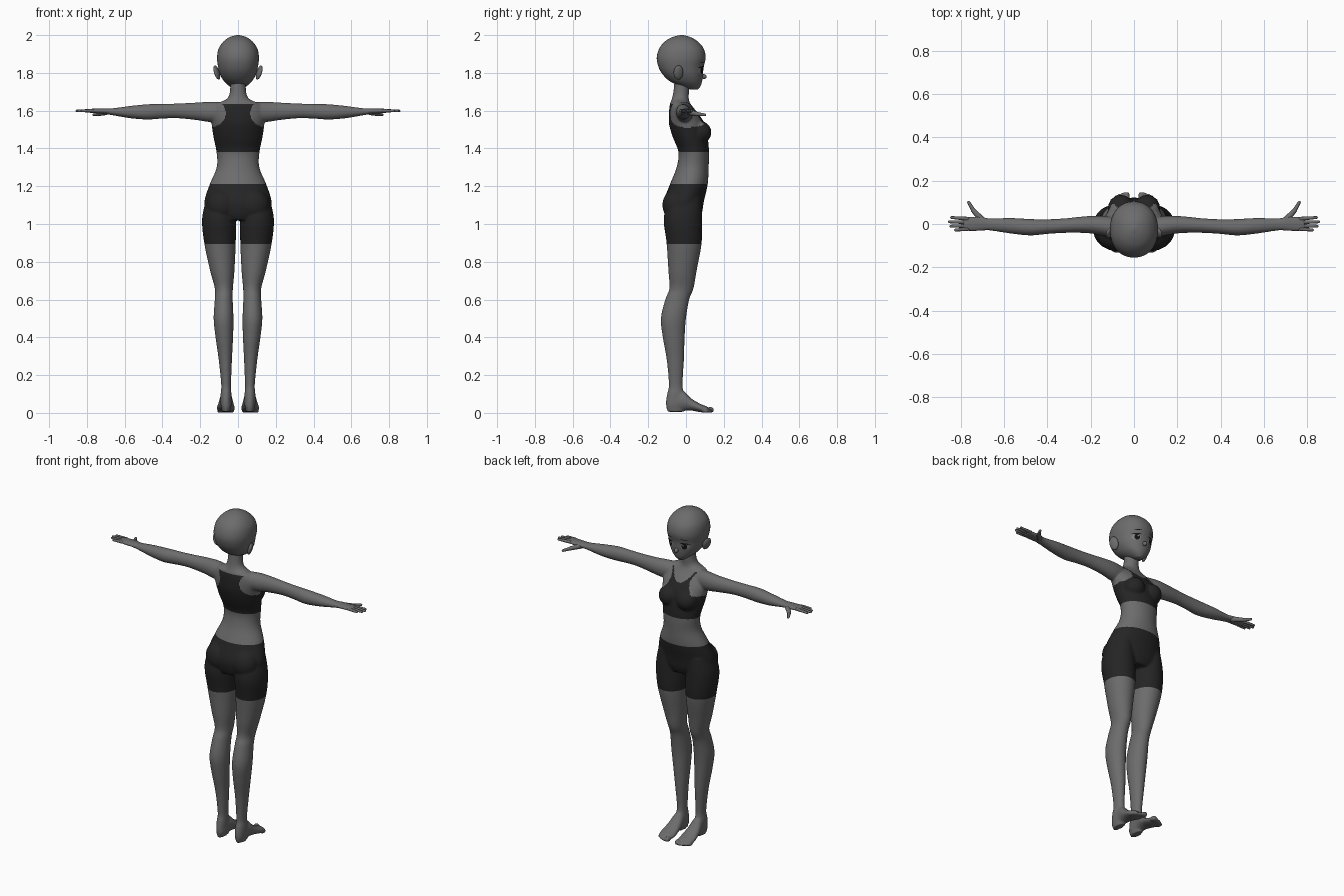
import bpy, bmesh, math
from mathutils import Vector, Matrix
from mathutils.bvhtree import BVHTree

if "Cube" in bpy.data.objects:
    bpy.data.objects.remove(bpy.data.objects["Cube"])


def material(name, value):
    m = bpy.data.materials.new(name)
    m.use_nodes = True
    col = (value, value, value, 1)
    m.diffuse_color = col
    m.node_tree.nodes["Principled BSDF"].inputs["Base Color"].default_value = col
    return m


skin = material("skin grey", 0.15)
cloth = material("charcoal cloth", 0.018)
dark = material("eye black", 0.006)
pale = material("eye grey", 0.22)


def finish(name, bm, *mats):
    bmesh.ops.recalc_face_normals(bm, faces=bm.faces[:])
    for f in bm.faces:
        f.smooth = True
    me = bpy.data.meshes.new(name)
    bm.to_mesh(me)
    bm.free()
    for m in mats:
        me.materials.append(m)
    ob = bpy.data.objects.new(name, me)
    bpy.context.collection.objects.link(ob)
    return ob


def spline(rows, steps=5):
    """Smoothly interpolate between the given stations."""
    out = []
    for i in range(len(rows) - 1):
        p = [rows[max(0, min(len(rows) - 1, i + k))] for k in (-1, 0, 1, 2)]
        for s in range(steps):
            t = s / steps
            out.append([0.5 * (2 * b + (c - a) * t + (2*a - 5*b + 4*c - d) * t**2
                               + (3*b - a - 3*c + d) * t**3) for a, b, c, d in zip(*p)])
    return out + [list(rows[-1])]


def loft(bm, axis, rows, side=1, n=32, power=1.0):
    """Rounded tube along an axis; each row is position, low/high, low/high."""
    rings = []
    for t, a0, a1, b0, b1 in spline(rows):
        ring = []
        for k in range(n):
            c, s = math.cos(math.tau * k / n), math.sin(math.tau * k / n)
            c, s = (math.copysign(abs(v) ** power, v) for v in (c, s))
            co = [(a0 + a1) / 2 + (a1 - a0) / 2 * c, (b0 + b1) / 2 + (b1 - b0) / 2 * s]
            co.insert(axis, t)
            ring.append(bm.verts.new((co[0] * side, co[1], co[2])))
        rings.append(ring)
    for r, q in zip(rings, rings[1:]):
        for k in range(n):
            bm.faces.new((r[k], r[k - 1], q[k - 1], q[k]))
    bm.faces.new(rings[0])
    bm.faces.new(rings[-1])


def ball(bm, centre, radii, turn=Matrix()):
    m = Matrix.Translation(centre) @ turn @ Matrix.Diagonal((*radii, 1))
    bmesh.ops.create_uvsphere(bm, u_segments=20, v_segments=14, radius=1, matrix=m)


def capsule(bm, p0, p1, r0, r1):
    p0, p1 = Vector(p0), Vector(p1)
    turn = (p1 - p0).to_track_quat("Z", "Y").to_matrix()
    new = bmesh.ops.create_uvsphere(bm, u_segments=12, v_segments=9, radius=1)["verts"]
    for v in new:
        end, r = (p1, r1) if v.co.z > 0 else (p0, r0)
        v.co = end + turn @ (v.co * r)


# Body shapes
torso = [(1.02, -.10, .10, -.10, .07), (1.06, -.165, .165, -.115, .085),
         (1.12, -.178, .178, -.118, .095), (1.21, -.15, .15, -.085, .115),
         (1.30, -.113, .113, -.05, .12), (1.38, -.114, .114, -.04, .122),
         (1.46, -.13, .13, -.07, .115), (1.53, -.14, .14, -.09, .10),
         (1.59, -.145, .145, -.09, .06), (1.635, -.115, .115, -.085, .025),
         (1.662, -.06, .06, -.075, .015), (1.70, -.043, .043, -.067, .016),
         (1.77, -.042, .042, -.06, .02)]
leg = [(1.14, .03, .165, -.09, .08), (1.03, .012, .19, -.118, .085),
       (.90, .012, .179, -.103, .083), (.75, .019, .147, -.093, .056),
       (.66, .027, .123, -.088, .04), (.60, .028, .123, -.11, .017),
       (.50, .024, .129, -.133, 0), (.40, .026, .119, -.123, -.007),
       (.28, .032, .102, -.102, -.011), (.15, .037, .089, -.091, -.018),
       (.10, .035, .092, -.1, -.01), (.05, .035, .092, -.107, 0),
       (.006, .042, .085, -.098, -.01)]
foot = [(-.10, .045, .08, .02, .06), (-.07, .035, .091, .004, .10),
        (-.02, .03, .096, .012, .118), (.03, .022, .106, .012, .075),
        (.08, .016, .113, .003, .046), (.115, .02, .105, .004, .034)]
arm = [(.09, -.065, .03, 1.545, 1.645), (.15, -.052, .038, 1.54, 1.647),
       (.22, -.042, .036, 1.55, 1.643), (.32, -.041, .026, 1.56, 1.638),
       (.40, -.046, .022, 1.558, 1.636), (.48, -.053, .023, 1.553, 1.634),
       (.57, -.044, .028, 1.56, 1.625), (.66, -.031, .026, 1.575, 1.613),
       (.70, -.031, .033, 1.582, 1.612), (.75, -.034, .036, 1.586, 1.611),
       (.79, -.03, .028, 1.588, 1.61)]
raw = bmesh.new()
loft(raw, 2, torso)
for s in (1, -1):
    loft(raw, 2, leg, s)
    loft(raw, 1, foot, s)
    loft(raw, 0, arm, s)
    ball(raw, (s * .06, .068, 1.485), (.062, .067, .062))
    ball(raw, (s * .085, -.055, 1.10), (.082, .07, .085))
    for i in range(5):
        size = .016 if i == 0 else .011
        x, y = .034 + .0165 * i, .129 - .0035 * i * i / 2
        ball(raw, (s * x, y, size), (size, .02, size))
rough = finish("body_rough", raw)

# Fuse the shapes into one skin
fuse = rough.modifiers.new("fuse", "REMESH")
fuse.mode = "VOXEL"
fuse.voxel_size = .006
relax = rough.modifiers.new("relax", "SMOOTH")
relax.factor = .5
relax.iterations = 5
bpy.context.view_layer.update()
done = rough.evaluated_get(bpy.context.evaluated_depsgraph_get())
bm = bmesh.new()
bm.from_mesh(done.to_mesh())
done.to_mesh_clear()
bpy.data.objects.remove(rough)

# Cut hems, then colour the shorts and the cropped top
for z in (.893, 1.213, 1.382, 1.636):
    bmesh.ops.bisect_plane(bm, geom=bm.verts[:] + bm.edges[:] + bm.faces[:],
                           plane_co=(0, 0, z), plane_no=(0, 0, 1))


def clothed(c):
    x = abs(c.x)
    if .893 < c.z < 1.213:
        return True
    if not 1.382 < c.z < 1.636 or x > .16:
        return False
    armhole = ((x - .155) / .09) ** 2 + ((c.z - 1.587) / .077) ** 2 < 1
    neckline = c.y > -.02 and c.z > 1.575 + .06 * (x / .07) ** 2
    return not armhole and not neckline


for f in bm.faces:
    f.material_index = int(clothed(f.calc_center_median()))
finish("body", bm, skin, cloth)

# Fingers and thumbs
bm = bmesh.new()
for s in (1, -1):
    for y, tip, reach in ((.024, .03, .843), (.008, .01, .853), (-.009, -.01, .846), (-.023, -.028, .825)):
        capsule(bm, (s * .77, y, 1.6), (s * reach, tip, 1.599), .0095, .0065)
    capsule(bm, (s * .70, .016, 1.592), (s * .742, .062, 1.582), .016, .011)
    capsule(bm, (s * .742, .062, 1.582), (s * .764, .1, 1.578), .0105, .007)
finish("fingers", bm, skin)

# Head
skull = [(1.711, -.018, .018, .025, .062), (1.73, -.046, .046, -.03, .077),
         (1.755, -.073, .073, -.085, .085), (1.79, -.094, .094, -.122, .09),
         (1.83, -.105, .105, -.145, .093), (1.88, -.111, .111, -.155, .104),
         (1.93, -.102, .102, -.141, .093), (1.968, -.075, .075, -.11, .06),
         (1.99, -.042, .042, -.07, .022), (2.0, -.008, .008, -.032, -.014)]
bm = bmesh.new()
loft(bm, 2, skull, n=48, power=.92)
face = BVHTree.FromBMesh(bm)
finish("head", bm, skin)

bm = bmesh.new()
ball(bm, (0, .09, 1.782), (.011, .02, .013), Matrix.Rotation(-.3, 4, "X"))
finish("nose", bm, skin)

# Ears
bm = bmesh.new()
for s in (1, -1):
    turn = Matrix.Rotation(s * .3, 4, "Y") @ Matrix.Rotation(s * .35, 4, "Z")
    ball(bm, (s * .112, -.04, 1.802), (.012, .027, .039), turn)
finish("ears", bm, skin)


def face_patch(name, cx, cz, rx, rz, lift, mat, tilt=0):
    """Thin oval laid on the face, on both sides."""
    bm = bmesh.new()
    n, layers = 20, 5
    for s in (1, -1):
        rings = []
        for j in range(1, layers + 1):
            ring = []
            for k in range(n):
                a = math.tau * k / n
                u, w = rx * j / layers * math.cos(a), rz * j / layers * math.sin(a)
                x, z = s * (cx + u), cz + w + tilt * u
                hit = face.ray_cast(Vector((x, 1, z)), Vector((0, -1, 0)))[0]
                ring.append(bm.verts.new((x, hit.y + lift, z)))
            rings.append(ring)
        bm.faces.new(rings[0])
        for r, q in zip(rings, rings[1:]):
            for k in range(n):
                bm.faces.new((r[k], r[k - 1], q[k - 1], q[k]))
    finish(name, bm, mat)


# Eyes
face_patch("eye_whites", .049, 1.812, .023, .018, .002, pale)
face_patch("irises", .047, 1.813, .014, .018, .004, dark)
face_patch("eye_glints", .043, 1.82, .004, .005, .006, pale)
face_patch("upper_lashes", .05, 1.831, .026, .004, .005, dark, -.12)
face_patch("eyebrows", .048, 1.856, .022, .002, .002, dark, -.1)
